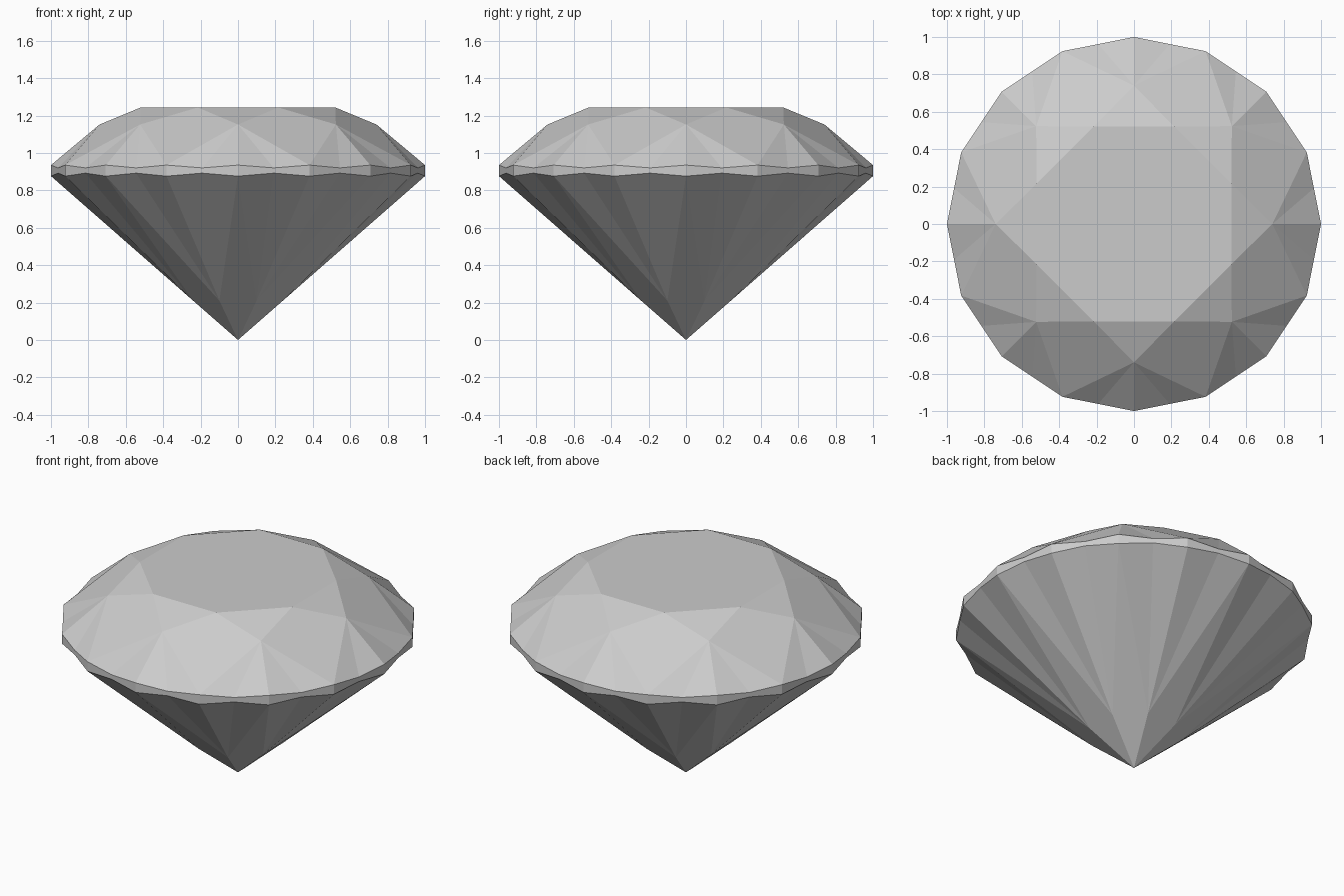
import bpy, bmesh
from math import sin, cos, pi

if "Cube" in bpy.data.objects:
    bpy.data.objects.remove(bpy.data.objects["Cube"])

bm = bmesh.new()


def ring(count, radius, z, start=0.0):
    """Ring of vertices; start is the offset in sixteenths of a turn."""
    step = 16 / count
    angles = [(start + i * step) * pi / 8 for i in range(count)]
    return [bm.verts.new((radius * cos(a), radius * sin(a), z)) for a in angles]


# Crown rings
table = ring(8, 0.563, 1.243, 1)
star = ring(8, 0.74, 1.152)

# Scalloped girdle: thick at the corners, thin at the middle of each side
mid_r = cos(pi / 16)
rim_top = ring(16, 1, 0.935)
mid_top = ring(16, mid_r, 0.92, 0.5)
rim_low = ring(16, 1, 0.876)
mid_low = ring(16, mid_r, 0.892, 0.5)

# Pavilion ring and bottom point
pav = ring(8, 0.26, 0.2105, 1)
tip = bm.verts.new((0, 0, 0))

face = lambda *v: bm.faces.new(v)
face(*table)
for i in range(8):
    j, a = (i + 1) % 8, 2 * i
    b, c = a + 1, (a + 2) % 16
    # Crown: star, kite and upper girdle facets
    face(table[i - 1], star[i], table[i])
    face(table[i], star[i], rim_top[b], star[j])
    for s, p, q in ((star[i], a, b), (star[j], b, c)):
        face(s, rim_top[p], mid_top[p])
        face(s, mid_top[p], rim_top[q])
    # Pavilion: main kites and lower girdle facets
    face(tip, pav[i], rim_low[a], pav[i - 1])
    for p, q in ((a, b), (b, c)):
        face(pav[i], mid_low[p], rim_low[p])
        face(pav[i], rim_low[q], mid_low[p])

# Girdle band
for p in range(16):
    q = (p + 1) % 16
    face(rim_low[p], mid_low[p], mid_top[p], rim_top[p])
    face(mid_low[p], rim_low[q], rim_top[q], mid_top[p])

bmesh.ops.recalc_face_normals(bm, faces=bm.faces)
mesh = bpy.data.meshes.new("brilliant_gem")
bm.to_mesh(mesh)
bm.free()
gem = bpy.data.objects.new("brilliant_gem", mesh)
bpy.context.collection.objects.link(gem)
